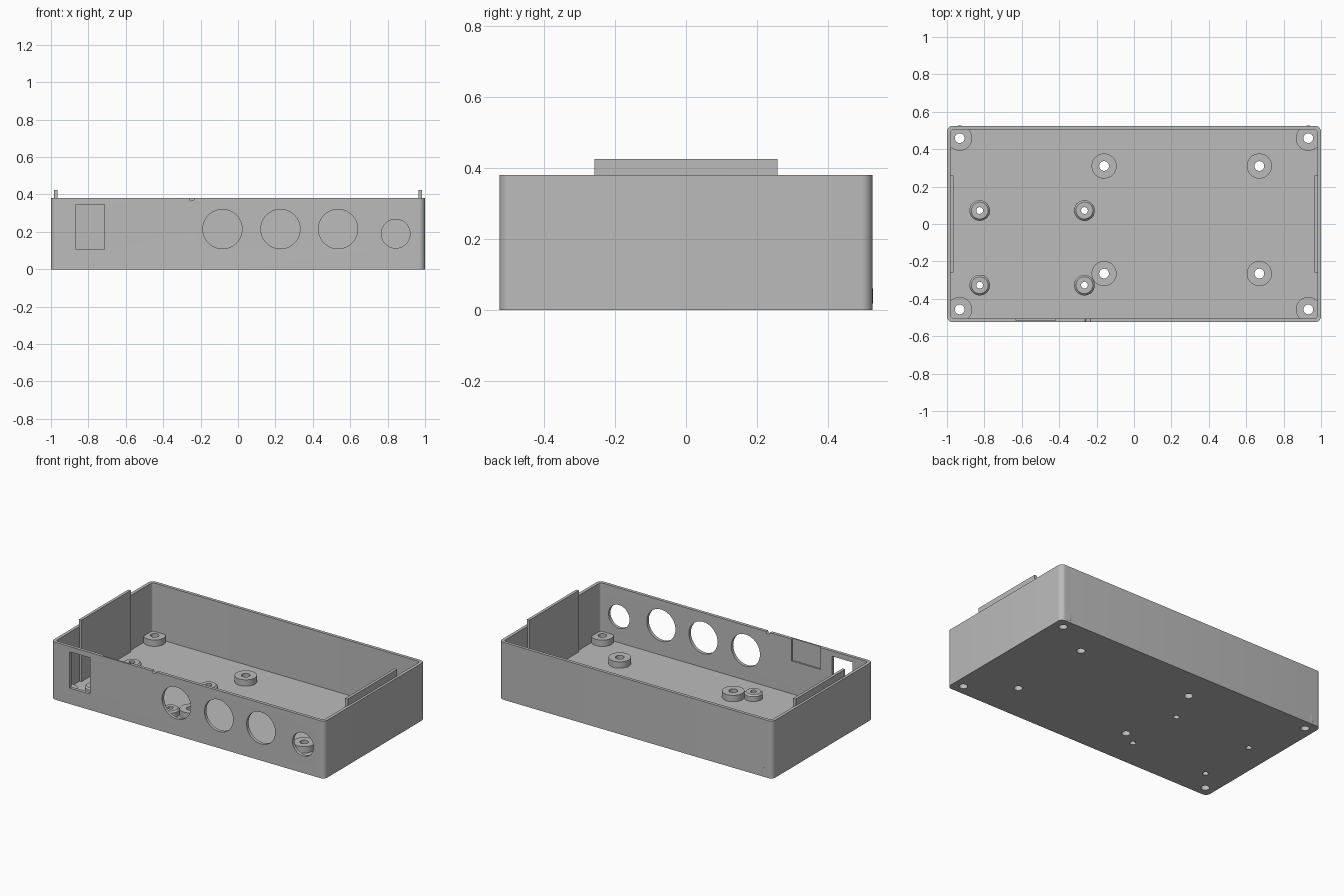
import bpy, bmesh
from math import cos, sin, pi, radians

if "Cube" in bpy.data.objects:
    bpy.data.objects.remove(bpy.data.objects["Cube"], do_unlink=True)

HX, HY, HEIGHT = 1.0, 0.525, 0.38
WALL, FLOOR, BOSS_TOP = 0.021, 0.018, 0.06

grey = bpy.data.materials.new("light grey plastic")
grey.use_nodes = True
GREY = (0.5, 0.5, 0.5, 1)
grey.diffuse_color = GREY
grey.node_tree.nodes["Principled BSDF"].inputs["Base Color"].default_value = GREY


def finish(name, bm):
    bmesh.ops.recalc_face_normals(bm, faces=bm.faces)
    mesh = bpy.data.meshes.new(name)
    bm.to_mesh(mesh)
    bm.free()
    mesh.materials.append(grey)
    obj = bpy.data.objects.new(name, mesh)
    bpy.context.collection.objects.link(obj)
    return obj


def box(name, x0, x1, y0, y1, z0, z1):
    bm = bmesh.new()
    bmesh.ops.create_cube(bm, size=1)
    for v in bm.verts:
        v.co = ((x0, x1)[v.co.x > 0], (y0, y1)[v.co.y > 0], (z0, z1)[v.co.z > 0])
    return finish(name, bm)


def rounded_block(name, hx, hy, r, z0, z1, steps=8):
    bm = bmesh.new()
    verts = []
    for k, (sx, sy) in enumerate(((1, 1), (-1, 1), (-1, -1), (1, -1))):
        for i in range(steps + 1):
            a = (k + i / steps) * pi / 2
            verts.append(bm.verts.new((sx * (hx - r) + r * cos(a),
                                       sy * (hy - r) + r * sin(a), z0)))
    face = bm.faces.new(verts)
    top = bmesh.ops.extrude_face_region(bm, geom=[face])["geom"]
    bmesh.ops.translate(bm, vec=(0, 0, z1 - z0),
                        verts=[v for v in top if isinstance(v, bmesh.types.BMVert)])
    return finish(name, bm)


def cylinder(name, x, y, z, r, depth, along_y=False, sides=48):
    bm = bmesh.new()
    bmesh.ops.create_cone(bm, cap_ends=True, segments=sides, radius1=r, radius2=r, depth=depth)
    obj = finish(name, bm)
    obj.location = (x, y, z)
    if along_y:
        obj.rotation_euler.x = radians(90)
    return obj


def lathe(name, x, y, profile, sides=40):
    bm = bmesh.new()
    rings = [[bm.verts.new((x + r * cos(2 * pi * i / sides), y + r * sin(2 * pi * i / sides), z))
              for i in range(sides)] for r, z in profile]
    for a, b in zip(rings, rings[1:] + rings[:1]):
        for i in range(sides):
            j = (i + 1) % sides
            bm.faces.new((a[i], a[j], b[j], b[i]))
    return finish(name, bm)


def smooth(obj):
    bpy.ops.object.select_all(action="DESELECT")
    obj.select_set(True)
    bpy.context.view_layer.objects.active = obj
    bpy.ops.object.shade_smooth_by_angle(angle=radians(30))


def cut(obj, cutter):
    bpy.ops.object.select_all(action="DESELECT")
    bpy.context.view_layer.objects.active = obj
    obj.select_set(True)
    mod = obj.modifiers.new("cut", "BOOLEAN")
    mod.operation, mod.solver, mod.object = "DIFFERENCE", "EXACT", cutter
    bpy.ops.object.modifier_apply(modifier=mod.name)
    bpy.data.objects.remove(cutter, do_unlink=True)


# Hollow tray
tray = rounded_block("tray", HX, HY, 0.032, 0, HEIGHT)
cut(tray, rounded_block("cavity", HX - WALL, HY - WALL, 0.014, FLOOR, HEIGHT + 0.1))

# Front wall openings
for x, z, r in ((-0.083, 0.215, 0.105), (0.227, 0.215, 0.105),
                (0.535, 0.215, 0.105), (0.843, 0.19, 0.077)):
    cut(tray, cylinder("port", x, -HY, z, r, 0.1, along_y=True))
cut(tray, box("socket_opening", -0.865, -0.715, -HY - 0.05, -HY + 0.05, 0.105, 0.345))
cut(tray, box("inner_recess", -0.63, -0.42, -HY + 0.01, -HY + 0.05, 0.235, HEIGHT + 0.05))
cut(tray, cylinder("rim_notch", -0.247, -HY, HEIGHT, 0.014, 0.1, along_y=True, sides=24))

# Raised bosses with screw holes running through the floor
corner = [("corner_boss", x, y) for x in (-0.932, 0.932) for y in (-0.457, 0.459)]
wide = [("wide_standoff", x, y) for x in (-0.16, 0.67) for y in (-0.265, 0.31)]
small = [("small_standoff", x, y) for x in (-0.825, -0.265) for y in (-0.327, 0.072)]
for name, x, y in corner + wide + small:
    if name == "small_standoff":
        hole = 0.018
        profile = [(hole, FLOOR), (0.055, FLOOR), (0.055, BOSS_TOP - 0.01),
                   (0.045, BOSS_TOP), (hole, BOSS_TOP)]
    else:
        hole = 0.026
        profile = [(hole, FLOOR), (0.067, FLOOR), (0.067, BOSS_TOP), (hole, BOSS_TOP)]
    cut(tray, cylinder("screw_hole", x, y, FLOOR / 2, hole, 0.1, sides=40))
    smooth(lathe(name, x, y, profile))
smooth(tray)

# Lid tabs standing against the inside of the end walls
for side, s in (("left", 1), ("right", -1)):
    x0, x1 = sorted((s * 0.965, s * 0.984))
    box(side + "_lid_tab", x0, x1, -0.258, 0.258, FLOOR, 0.425)
